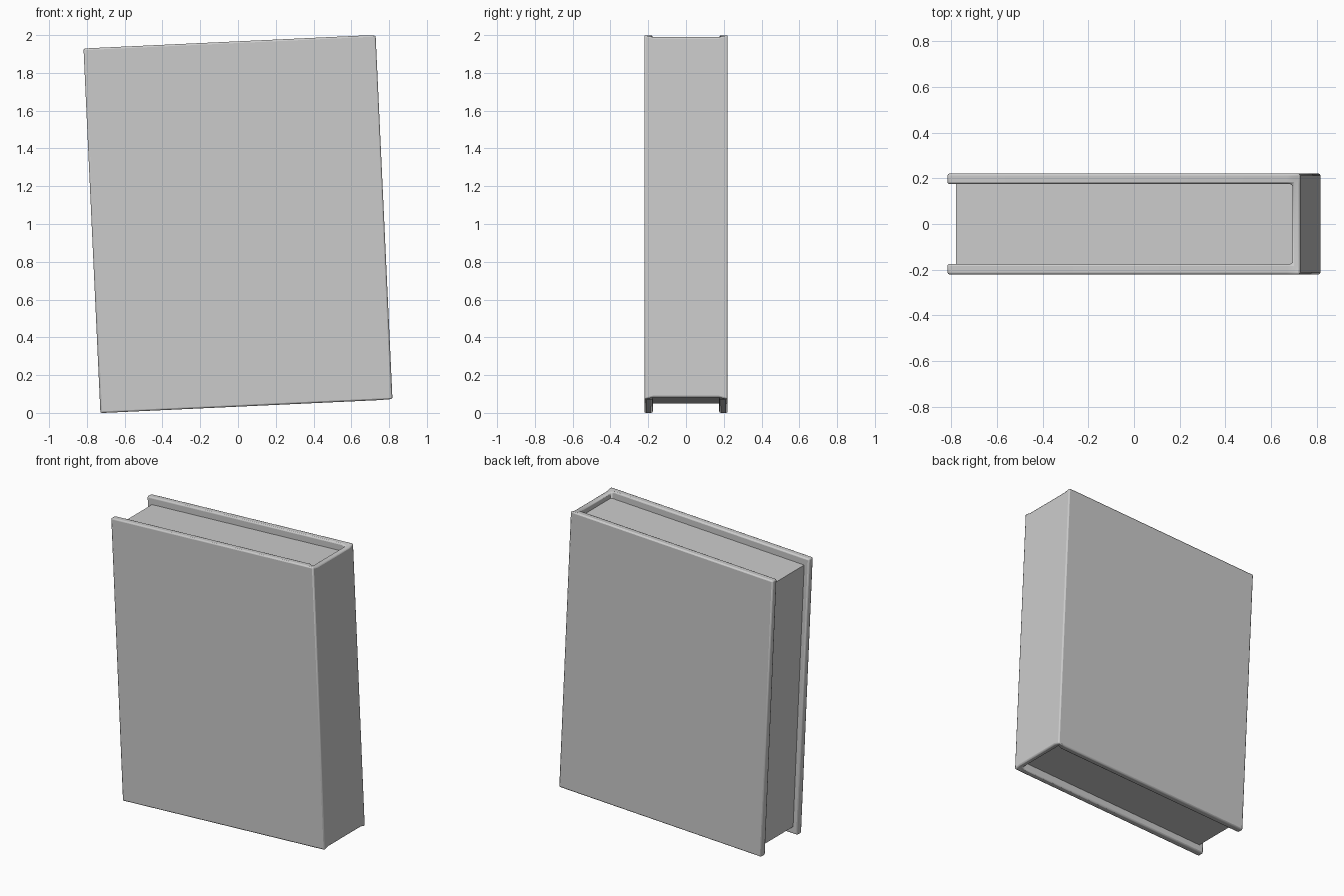
import bpy, bmesh

if "Cube" in bpy.data.objects:
    bpy.data.objects.remove(bpy.data.objects["Cube"])

TILT = -0.0463            # the book leans slightly sideways
W, H, D = 0.774, 0.966, 0.221   # half width, height, thickness
BOARD = 0.046             # cover board thickness
SPINE = 0.036             # spine thickness


def finish(bm, name, bevel=0.0):
    bmesh.ops.recalc_face_normals(bm, faces=bm.faces)
    mesh = bpy.data.meshes.new(name)
    bm.to_mesh(mesh)
    bm.free()
    ob = bpy.data.objects.new(name, mesh)
    bpy.context.collection.objects.link(ob)
    ob.location = (0, 0, 1.0)
    ob.rotation_euler = (0, TILT, 0)
    if bevel:
        mod = ob.modifiers.new("soft_edges", 'BEVEL')
        mod.width = bevel
        mod.segments = 2
        mod.limit_method = 'ANGLE'
    bpy.context.view_layer.objects.active = ob
    ob.select_set(True)
    bpy.ops.object.shade_smooth_by_angle(angle=0.6)
    ob.select_set(False)
    return ob


# Cover: C-shaped section (two boards joined by the spine), extruded upward
bm = bmesh.new()
xs = [-W, W - SPINE - 0.02, W - SPINE, W]
ys = [-D, -D + BOARD, D - BOARD, D]
grid = [[bm.verts.new((x, y, -H)) for y in ys] for x in xs]
for i in range(3):
    for j in range(3):
        if j == 1 and i < 2:
            continue      # open space for the pages
        bm.faces.new((grid[i][j], grid[i + 1][j],
                      grid[i + 1][j + 1], grid[i][j + 1]))
ext = bmesh.ops.extrude_face_region(bm, geom=bm.faces[:], use_keep_orig=True)
top = [v for v in ext["geom"] if isinstance(v, bmesh.types.BMVert)]
bmesh.ops.translate(bm, verts=top, vec=(0, 0, 2 * H))
# Spine ends sit slightly below the boards
for v in bm.verts:
    if v.co.x > W - SPINE - 0.001 and abs(v.co.y) < D - 0.01:
        v.co.z -= 0.011 if v.co.z > 0 else -0.011
finish(bm, "book_cover", 0.009)

# Page block, inset on the three open sides
bm = bmesh.new()
bmesh.ops.create_cube(bm, size=1.0)
x0, x1 = -W + 0.035, W - SPINE + 0.008
for v in bm.verts:
    v.co.x = x0 if v.co.x < 0 else x1
    v.co.y *= 2 * (D - BOARD + 0.006)
    v.co.z *= 2 * (H - 0.05)
finish(bm, "page_block")
